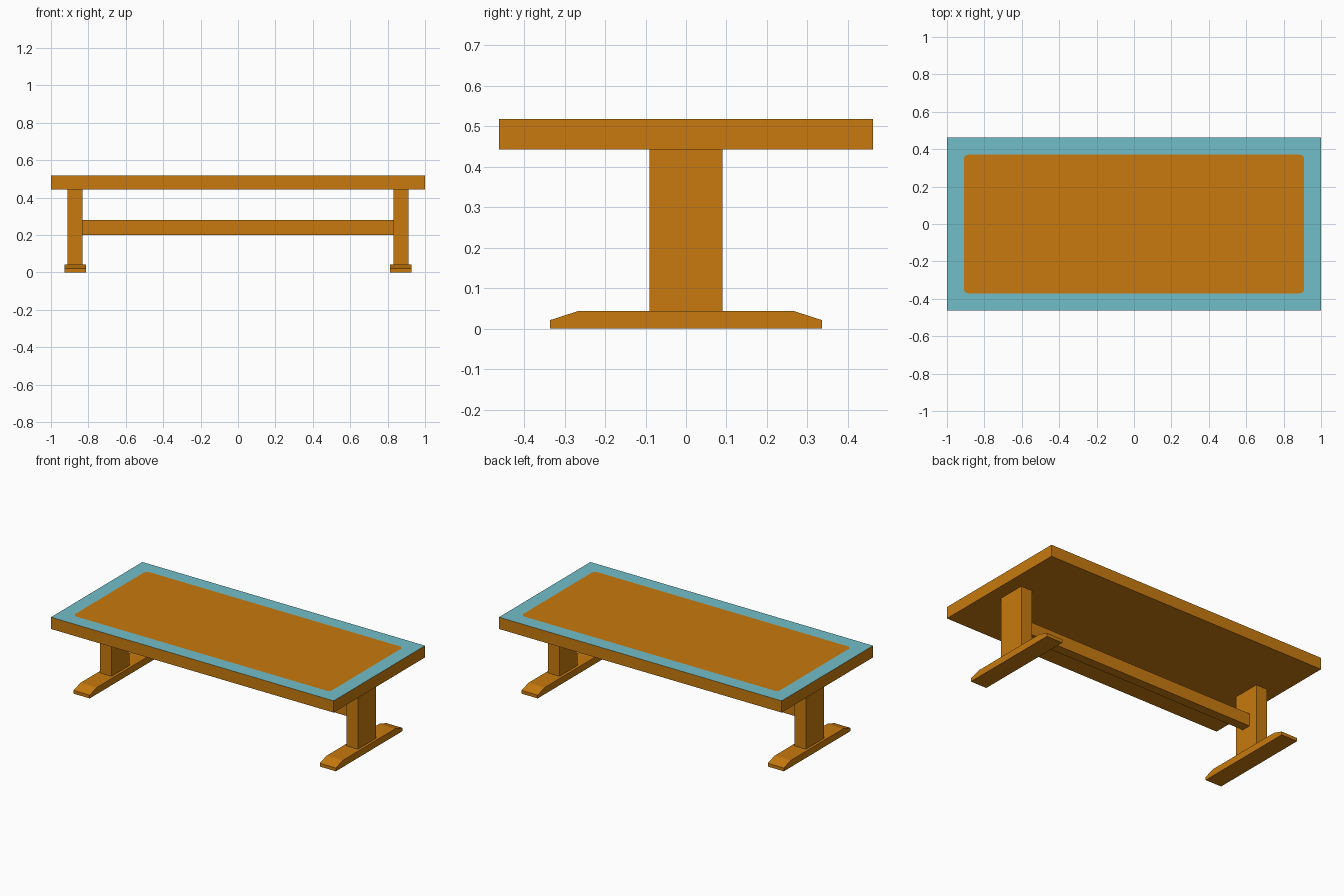
import bpy, bmesh, math

if "Cube" in bpy.data.objects:
    bpy.data.objects.remove(bpy.data.objects["Cube"])


def material(name, rgb):
    m = bpy.data.materials.new(name)
    m.diffuse_color = (*rgb, 1)
    m.use_nodes = True
    m.node_tree.nodes["Principled BSDF"].inputs["Base Color"].default_value = m.diffuse_color
    return m


WOOD = material("orange wood", (0.58, 0.195, 0.0045))
TEAL = material("pale teal", (0.17, 0.52, 0.585))


def finish(bm, name, *mats):
    me = bpy.data.meshes.new(name)
    bmesh.ops.recalc_face_normals(bm, faces=bm.faces)
    bm.to_mesh(me)
    bm.free()
    ob = bpy.data.objects.new(name, me)
    for m in mats:
        me.materials.append(m)
    bpy.context.collection.objects.link(ob)
    return ob


def box(name, x0, x1, y0, y1, z0, z1):
    bm = bmesh.new()
    bmesh.ops.create_cube(bm, size=1)
    for v in bm.verts:
        v.co = ((x0 + x1) / 2 + v.co.x * (x1 - x0),
                (y0 + y1) / 2 + v.co.y * (y1 - y0),
                (z0 + z1) / 2 + v.co.z * (z1 - z0))
    return finish(bm, name, WOOD)


def extruded_profile(name, profile, x0, x1):
    # side profile in (y, z), extruded along x
    bm = bmesh.new()
    f = bm.faces.new([bm.verts.new((x0, y, z)) for y, z in profile])
    ext = bmesh.ops.extrude_face_region(bm, geom=[f])["geom"]
    for v in ext:
        if isinstance(v, bmesh.types.BMVert):
            v.co.x = x1
    # keep the starting cap closed
    if not f.is_valid:
        bm.faces.new([v for v in bm.verts if v.co.x == x0])
    return finish(bm, name, WOOD)


# table top: teal border with a flush wood panel with rounded corners
def table_top():
    X, Y, Z0, Z1 = 1.0, 0.462, 0.443, 0.518
    ix, iy, r, n = 0.91, 0.371, 0.025, 4
    signs = [(1, 1), (-1, 1), (-1, -1), (1, -1)]
    bm = bmesh.new()
    low = [bm.verts.new((sx * X, sy * Y, Z0)) for sx, sy in signs]
    high = [bm.verts.new((sx * X, sy * Y, Z1)) for sx, sy in signs]
    arcs = []
    for k, (sx, sy) in enumerate(signs):
        cx, cy = sx * (ix - r), sy * (iy - r)
        angles = [math.pi / 2 * (k + i / n) for i in range(n + 1)]
        arcs.append([bm.verts.new((cx + r * math.cos(a), cy + r * math.sin(a), Z1))
                     for a in angles])
    bm.faces.new(low)
    bm.faces.new([v for arc in arcs for v in arc])
    for k in range(4):
        j = (k + 1) % 4
        bm.faces.new((low[k], low[j], high[j], high[k]))
        border = [bm.faces.new((high[k], high[j], arcs[j][0], arcs[k][-1]))]
        border += [bm.faces.new((high[k], b, a)) for a, b in zip(arcs[k], arcs[k][1:])]
        for f in border:
            f.material_index = 1
    return finish(bm, "table_top", WOOD, TEAL)


table_top()

# pedestal posts and tapered feet at both ends
FOOT = [(-0.336, 0), (0.336, 0), (0.336, 0.021), (0.268, 0.043),
        (-0.268, 0.043), (-0.336, 0.021)]
for side, s in (("left", -1), ("right", 1)):
    a, b = sorted((s * 0.832, s * 0.912))
    box(side + "_post", a, b, -0.09, 0.09, 0.043, 0.443)
    a, b = sorted((s * 0.814, s * 0.928))
    extruded_profile(side + "_foot", FOOT, a, b)

# stretcher beam between the posts
box("stretcher", -0.832, 0.832, -0.03, 0.03, 0.2, 0.28)
